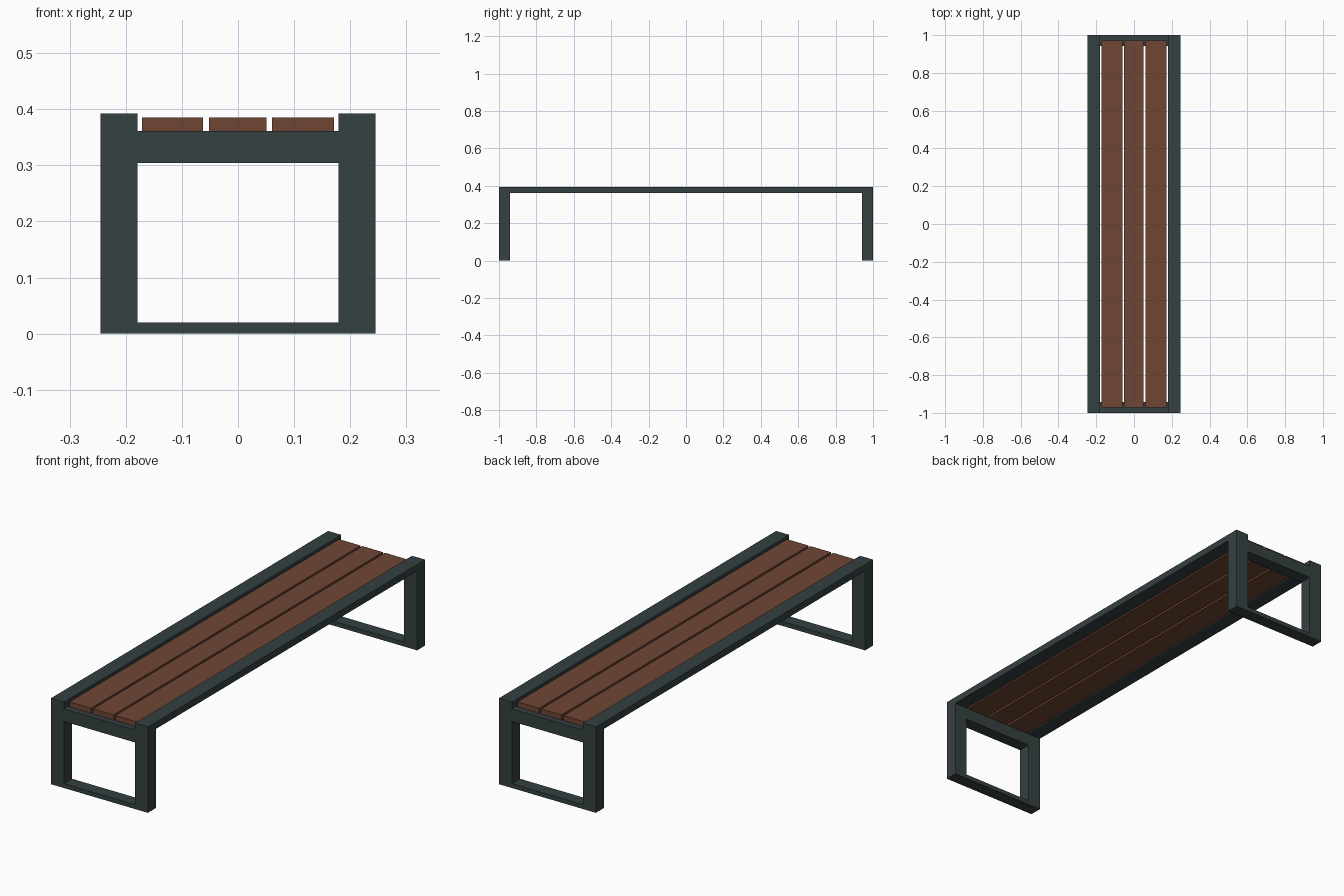
import bpy
import bmesh

if "Cube" in bpy.data.objects:
    bpy.data.objects.remove(bpy.data.objects["Cube"])


def material(name, rgb):
    m = bpy.data.materials.new(name)
    m.diffuse_color = (*rgb, 1.0)
    m.use_nodes = True
    m.node_tree.nodes["Principled BSDF"].inputs["Base Color"].default_value = m.diffuse_color
    return m


STEEL = material("dark_green_grey_steel", (0.035, 0.052, 0.052))
WOOD = material("brown_wood", (0.158, 0.062, 0.035))


def finish(name, bm, mat):
    bmesh.ops.recalc_face_normals(bm, faces=bm.faces)
    mesh = bpy.data.meshes.new(name)
    bm.to_mesh(mesh)
    bm.free()
    mesh.materials.append(mat)
    obj = bpy.data.objects.new(name, mesh)
    bpy.context.collection.objects.link(obj)
    return obj


def add_box(bm, x0, x1, y0, y1, z0, z1):
    verts = bmesh.ops.create_cube(bm, size=1.0)["verts"]
    for v in verts:
        v.co.x = x0 if v.co.x < 0 else x1
        v.co.y = y0 if v.co.y < 0 else y1
        v.co.z = z0 if v.co.z < 0 else z1


OUT, INN = 0.245, 0.179        # outer and inner x of legs and rails
END, LEG_IN = 1.0, 0.942       # outer and inner y of the end frames
TOP, SEAT, BAR, FOOT = 0.392, 0.361, 0.304, 0.02

# end frames: two legs, a cross bar under the slats and a thin foot bar
for name, s in (("front_frame", -1), ("back_frame", 1)):
    bm = bmesh.new()
    y0, y1 = sorted((s * LEG_IN, s * END))
    for sx in (-1, 1):
        x0, x1 = sorted((sx * INN, sx * OUT))
        add_box(bm, x0, x1, y0, y1, 0, TOP)
    add_box(bm, -INN, INN, y0, y1, BAR, SEAT)
    add_box(bm, -INN, INN, y0, y1, 0, FOOT)
    finish(name, bm, STEEL)

# long side rails between the end frames
for name, s in (("left_rail", -1), ("right_rail", 1)):
    bm = bmesh.new()
    x0, x1 = sorted((s * INN, s * OUT))
    add_box(bm, x0, x1, -LEG_IN, LEG_IN, SEAT, TOP)
    finish(name, bm, STEEL)

# three seat slats resting on the cross bars
for name, x0, x1 in (("left_slat", -0.171, -0.062),
                     ("middle_slat", -0.052, 0.051),
                     ("right_slat", 0.061, 0.171)):
    bm = bmesh.new()
    add_box(bm, x0, x1, -0.972, 0.972, SEAT, 0.385)
    finish(name, bm, WOOD)
